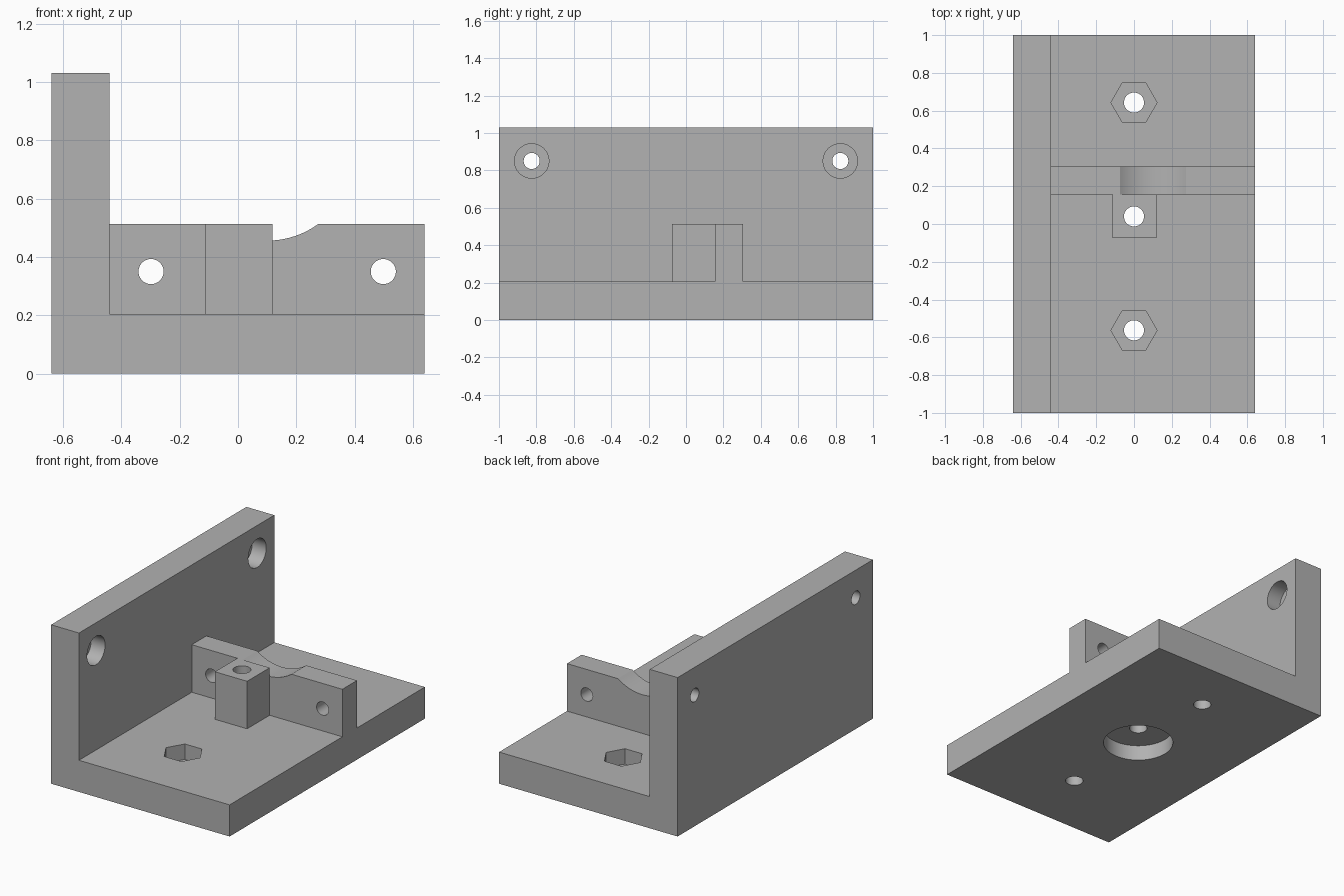
import bpy, bmesh, math
from mathutils import Matrix

if "Cube" in bpy.data.objects:
    bpy.data.objects.remove(bpy.data.objects["Cube"], do_unlink=True)

grey = bpy.data.materials.new("plain_grey")
grey.use_nodes = True
grey.diffuse_color = (0.445, 0.445, 0.445, 1)
grey.node_tree.nodes["Principled BSDF"].inputs["Base Color"].default_value = grey.diffuse_color

X0, X1, WALL_X = -0.64, 0.64, -0.44
BASE, RIB_TOP, WALL_TOP = 0.205, 0.513, 1.03
RIB_Y0, RIB_Y1, MID_Y = 0.155, 0.305, 0.04


def add_object(name, bm):
    bmesh.ops.recalc_face_normals(bm, faces=bm.faces)
    mesh = bpy.data.meshes.new(name)
    bm.to_mesh(mesh)
    bm.free()
    mesh.materials.append(grey)
    ob = bpy.data.objects.new(name, mesh)
    bpy.context.collection.objects.link(ob)
    return ob


def extrude_profile(name, points, y0, y1):
    """Closed x-z outline extruded along y."""
    bm = bmesh.new()
    face = bm.faces.new([bm.verts.new((x, y0, z)) for x, z in points])
    moved = bmesh.ops.extrude_face_region(bm, geom=[face])["geom"]
    verts = [v for v in moved if isinstance(v, bmesh.types.BMVert)]
    bmesh.ops.translate(bm, verts=verts, vec=(0, y1 - y0, 0))
    return add_object(name, bm)


def cylinder(center, radius, length, axis="Z", sides=64):
    turn = {"X": Matrix.Rotation(math.pi / 2, 4, "Y"),
            "Y": Matrix.Rotation(math.pi / 2, 4, "X"),
            "Z": Matrix.Identity(4)}[axis]
    bm = bmesh.new()
    bmesh.ops.create_cone(bm, cap_ends=True, segments=sides, radius1=radius,
                          radius2=radius, depth=length,
                          matrix=Matrix.Translation(center) @ turn)
    if sides == 6:  # hexagon corners point along x
        corner = max(bm.verts, key=lambda v: v.co.x).co
        if abs(corner.y - center[1]) > 0.01:
            bmesh.ops.rotate(bm, verts=bm.verts, cent=center,
                             matrix=Matrix.Rotation(math.pi / 6, 3, "Z"))
    return add_object("cutter", bm)


def combine(body, tool, operation):
    mod = body.modifiers.new("combine", "BOOLEAN")
    mod.operation, mod.solver, mod.object = operation, "EXACT", tool
    bpy.context.view_layer.objects.active = body
    bpy.ops.object.modifier_apply(modifier=mod.name)
    bpy.data.objects.remove(tool, do_unlink=True)


# L-shaped base plate and side wall
bracket = extrude_profile("mounting_bracket", [
    (X0, 0), (X1, 0), (X1, BASE), (WALL_X, BASE), (WALL_X, WALL_TOP), (X0, WALL_TOP)], -1, 1)

# Cross rib with a shallow round saddle in its top
sad_x, half, sag = 0.1, 0.175, 0.057
radius = (half ** 2 + sag ** 2) / (2 * sag)
spread = math.asin(half / radius)
saddle = []
for i in range(25):
    a = spread * (1 - i / 12)
    saddle.append((sad_x + radius * math.sin(a),
                   RIB_TOP - sag + radius * (1 - math.cos(a))))
rib = extrude_profile("rib", [(WALL_X, BASE), (X1, BASE), (X1, RIB_TOP)]
                      + saddle + [(WALL_X, RIB_TOP)], RIB_Y0, RIB_Y1)
combine(bracket, rib, "UNION")

# Square boss against the rib
boss = extrude_profile("boss", [(-0.113, BASE), (0.118, BASE), (0.118, RIB_TOP),
                                (-0.113, RIB_TOP)], -0.075, RIB_Y0)
combine(bracket, boss, "UNION")

# Boss bore and wide recess underneath
holes = [cylinder((0, MID_Y, 0.4), 0.053, 1),
         cylinder((0, MID_Y, 0), 0.21, 0.2)]
for side in (-1, 1):
    # Base bolt holes with hexagonal nut pockets
    y = MID_Y + side * 0.603
    holes += [cylinder((0, y, 0.1), 0.053, 1),
              cylinder((0, y, BASE), 0.122, 0.2, sides=6)]
    # Counterbored wall holes
    y = side * 0.825
    holes += [cylinder((X0, y, 0.85), 0.043, 1, "X"),
              cylinder((WALL_X, y, 0.85), 0.092, 0.2, "X")]
    # Rib cross holes
    holes.append(cylinder((sad_x + side * 0.398, RIB_Y0, 0.35), 0.043, 0.6, "Y"))
for hole in holes:
    combine(bracket, hole, "DIFFERENCE")

# Smooth round walls, sharp edges elsewhere
bpy.ops.object.select_all(action="DESELECT")
bracket.select_set(True)
bpy.context.view_layer.objects.active = bracket
bpy.ops.object.shade_smooth_by_angle(angle=math.radians(30))
